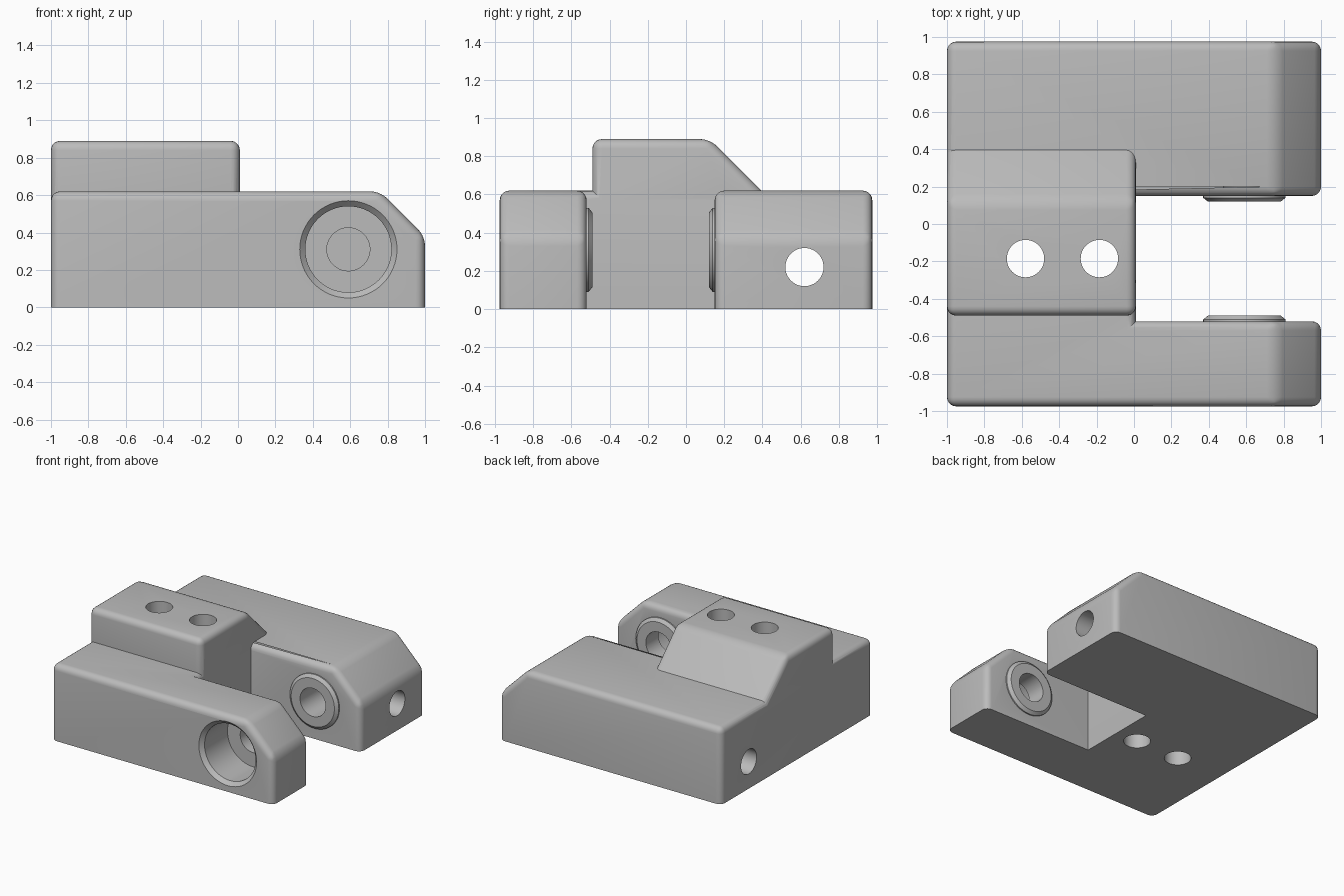
import bpy, bmesh, math
from mathutils import Matrix, Vector

if "Cube" in bpy.data.objects:
    bpy.data.objects.remove(bpy.data.objects["Cube"], do_unlink=True)

HEIGHT = 0.62
ROUND = 0.05
PIVOT = Vector((0.59, 0, 0.31))

grey = bpy.data.materials.new("plain grey")
grey.use_nodes = True
grey.diffuse_color = (0.5, 0.5, 0.5, 1)
grey.node_tree.nodes["Principled BSDF"].inputs["Base Color"].default_value = (0.5, 0.5, 0.5, 1)


def finish(bm, name):
    bmesh.ops.recalc_face_normals(bm, faces=bm.faces[:])
    mesh = bpy.data.meshes.new(name)
    bm.to_mesh(mesh)
    bm.free()
    mesh.materials.append(grey)
    obj = bpy.data.objects.new(name, mesh)
    bpy.context.collection.objects.link(obj)
    return obj


def prism(points, offset):
    """Extrude a closed outline along an offset."""
    bm = bmesh.new()
    face = bm.faces.new([bm.verts.new(p) for p in points])
    new = bmesh.ops.extrude_face_region(bm, geom=[face])["geom"]
    bmesh.ops.translate(bm, vec=offset, verts=[v for v in new if isinstance(v, bmesh.types.BMVert)])
    bmesh.ops.recalc_face_normals(bm, faces=bm.faces[:])
    return bm


def round_edges(bm, keep):
    edges = [e for e in bm.edges if keep(e)]
    bmesh.ops.bevel(bm, geom=edges, offset=ROUND, segments=5, profile=0.5,
                    affect='EDGES', clamp_overlap=True)


def turned(name, profile):
    """Revolve (radius, y) points around the pivot axis."""
    bm = bmesh.new()
    verts = [bm.verts.new(PIVOT + Vector((r, y, 0))) for r, y in profile]
    edges = [bm.edges.new(pair) for pair in zip(verts, verts[1:])]
    bmesh.ops.spin(bm, geom=verts + edges, cent=PIVOT, axis=(0, 1, 0),
                   angle=math.tau, steps=64, use_duplicate=False)
    bmesh.ops.remove_doubles(bm, verts=bm.verts[:], dist=0.0001)
    return finish(bm, name)


def drill(name, centre, axis):
    bm = bmesh.new()
    turn = Vector((0, 0, 1)).rotation_difference(Vector(axis)).to_matrix().to_4x4()
    bmesh.ops.create_cone(bm, cap_ends=True, segments=48, radius1=0.1, radius2=0.1,
                          depth=2.6, matrix=Matrix.Translation(centre) @ turn)
    return finish(bm, name)


def combine(target, tool, operation):
    mod = target.modifiers.new(tool.name, 'BOOLEAN')
    mod.operation = operation
    mod.solver = 'EXACT'
    mod.object = tool
    bpy.context.view_layer.objects.active = target
    bpy.ops.object.modifier_apply(modifier=mod.name)
    bpy.data.objects.remove(tool, do_unlink=True)


# Forked base with sloping arm tips
outline = [(-1, -0.975), (1, -0.975), (1, -0.52), (0.01, -0.52),
           (0.01, 0.15), (1, 0.15), (1, 0.975), (-1, 0.975)]
bm = prism([(x, y, 0) for x, y in outline], (0, 0, HEIGHT))
bmesh.ops.bisect_plane(bm, geom=bm.verts[:] + bm.edges[:] + bm.faces[:],
                       plane_co=(0.76, 0, HEIGHT), plane_no=(1, 0, 1), clear_outer=True)
bmesh.ops.holes_fill(bm, edges=[e for e in bm.edges if e.is_boundary])
bmesh.ops.recalc_face_normals(bm, faces=bm.faces[:])


def base_edge(e):
    a, b = (v.co for v in e.verts)
    bottom = max(a.z, b.z) < 0.01
    inner_corner = abs(a.x - 0.01) < 0.001 and abs(a.z - b.z) > 0.1
    return not bottom and not inner_corner


round_edges(bm, base_edge)
body = finish(bm, "forked_bracket")

# Raised block with a ramp at the back
ramp = [(-0.49, 0.3), (-0.49, 0.89), (0.125, 0.89), (0.475, 0.54), (0.475, 0.3)]
bm = prism([(-1, y, z) for y, z in ramp], (1.01, 0, 0))
round_edges(bm, lambda e: max(v.co.z for v in e.verts) > 0.4)
combine(body, finish(bm, "raised_block"), 'UNION')

# Pivot bosses on the facing sides of the arms
for name, wall, way in (("front_boss", -0.52, 1), ("back_boss", 0.15, -1)):
    rings = [(0, -0.05), (0.22, -0.05), (0.22, 0.01), (0.195, 0.03), (0, 0.03)]
    combine(body, turned(name, [(r, wall + way * d) for r, d in rings]), 'UNION')

# Counterbored pivot hole, blind in the back arm
bore = [(0, -1.0), (0.285, -1.0), (0.23, -0.945), (0.23, -0.65),
        (0.115, -0.65), (0.115, 0.5), (0, 0.5)]
combine(body, turned("pivot_bore", bore), 'DIFFERENCE')

# Long hole through the back arm and two upright bolt holes
combine(body, drill("long_hole", (0, 0.62, 0.22), (1, 0, 0)), 'DIFFERENCE')
for x in (-0.58, -0.185):
    combine(body, drill("bolt_hole", (x, -0.185, 0.5), (0, 0, 1)), 'DIFFERENCE')

bpy.ops.object.select_all(action='DESELECT')
body.select_set(True)
bpy.context.view_layer.objects.active = body
bpy.ops.object.shade_smooth_by_angle(angle=math.radians(30))
